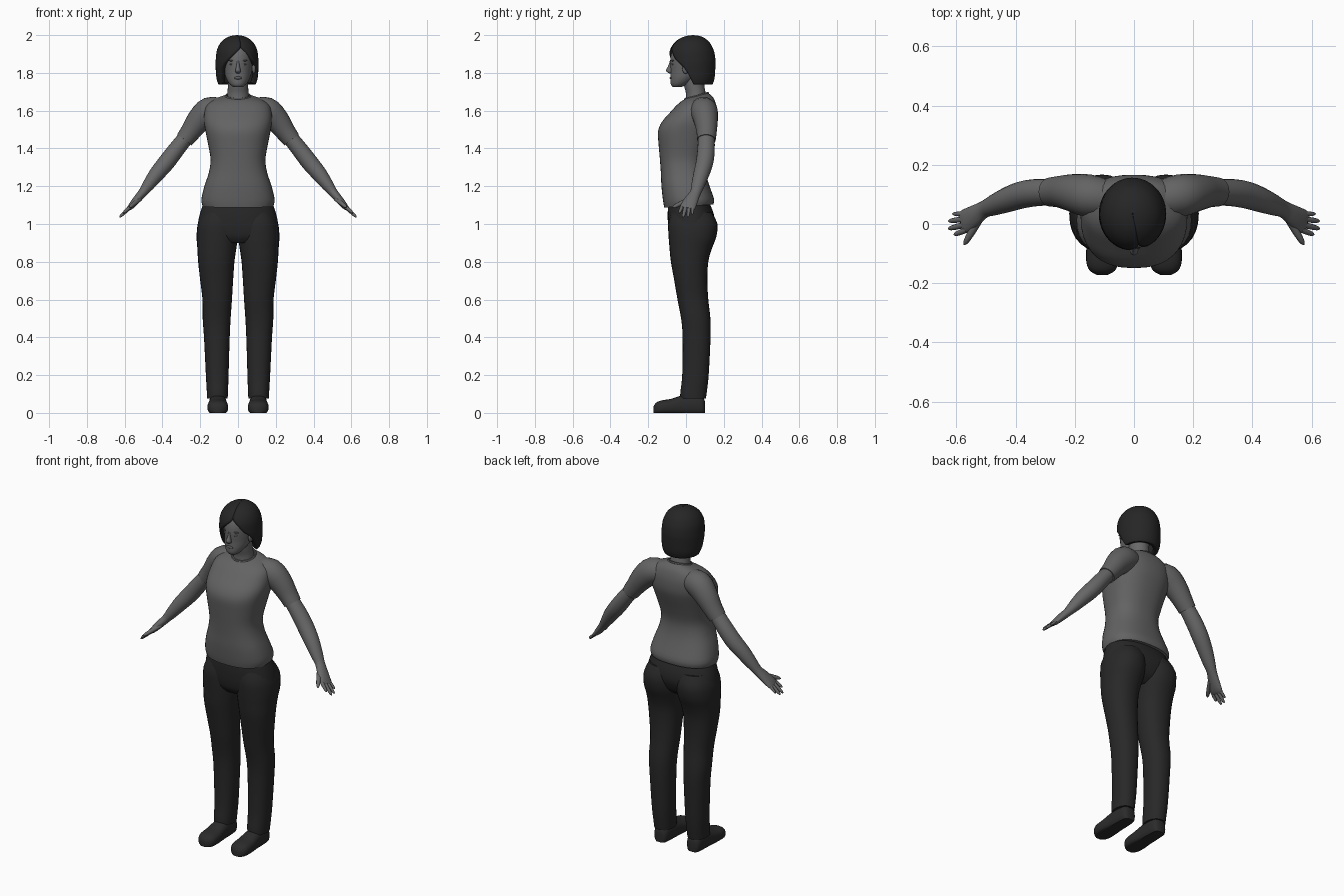
import bpy, bmesh, math
from mathutils import Vector


def material(name, r, g, b):
    m = bpy.data.materials.new(name)
    m.diffuse_color = (r, g, b, 1)
    return m


SKIN = material("skin", .14, .14, .14)
LIP = material("lip", .10, .10, .10)
EYE = material("eye", .18, .18, .18)
SHIRT = material("shirt_grey", .125, .125, .125)
PANTS = material("trouser_dark", .021, .021, .021)
HAIR = material("hair_dark", .019, .019, .019)
SHOE = material("shoe_dark", .024, .024, .024)


def smooth_keys(keys, steps):
    """Catmull-Rom interpolation between key sections."""
    out = []
    for i in range(len(keys) - 1):
        p0, p1 = keys[max(i - 1, 0)], keys[i]
        p2, p3 = keys[i + 1], keys[min(i + 2, len(keys) - 1)]
        for s in range(steps):
            t = s / steps
            out.append(tuple(
                .5 * (2 * b + (c - a) * t + (2 * a - 5 * b + 4 * c - d) * t * t
                      + (3 * b - a - 3 * c + d) * t ** 3)
                for a, b, c, d in zip(p0, p1, p2, p3)))
    return out + [keys[-1]]


def finish(name, bm, mat, mirror=False):
    me = bpy.data.meshes.new(name)
    bm.to_mesh(me)
    bm.free()
    me.materials.append(mat)
    me.shade_smooth()
    me.set_sharp_from_angle(angle=math.radians(50))
    ob = bpy.data.objects.new(name, me)
    bpy.context.collection.objects.link(ob)
    if mirror:
        ob.modifiers.new("mirror", 'MIRROR')
    return ob


def skin_rings(name, rings, mat, mirror=False, closed=True):
    """Bridge a list of equal-length point rings into one surface."""
    bm = bmesh.new()
    vs = [[bm.verts.new(p) for p in r] for r in rings]
    n = len(vs[0])
    for lo, hi in zip(vs, vs[1:]):
        for c in range(n if closed else n - 1):
            d = (c + 1) % n
            bm.faces.new((lo[c], lo[d], hi[d], hi[c]))
    if closed:
        bm.faces.new(vs[0][::-1])
        bm.faces.new(vs[-1])
        bmesh.ops.recalc_face_normals(bm, faces=bm.faces[:])
    return finish(name, bm, mat, mirror)


def power_circle(n, p):
    def f(v):
        return math.copysign(abs(v) ** (2 / p), v)
    return [(f(math.sin(2 * math.pi * i / n)), f(math.cos(2 * math.pi * i / n)))
            for i in range(n)]


def stack(name, mat, keys, p=2.0, n=32, steps=3, mirror=False):
    """Horizontal sections: z, centre x, half width, front y, back y, tilt."""
    rings = []
    for z, cx, a, f, b, tilt in smooth_keys(keys, steps):
        cy, h = (f + b) / 2, (b - f) / 2
        rings.append([(cx + a * s, cy - h * c, z - tilt * h * c)
                      for s, c in power_circle(n, p)])
    return skin_rings(name, rings, mat, mirror)


def tube(name, mat, keys, n=16, steps=3):
    """Mirrored limb: x, y, z, thickness radius, width radius."""
    ks = smooth_keys(keys, steps)
    rings = []
    for i, k in enumerate(ks):
        c = Vector(k[:3])
        d = (Vector(ks[min(i + 1, len(ks) - 1)][:3]) - Vector(ks[max(i - 1, 0)][:3])).normalized()
        u = d.cross(Vector((0, 1, 0))).normalized()
        v = u.cross(d)
        rings.append([c + u * k[3] * s + v * k[4] * co for s, co in power_circle(n, 2)])
    return skin_rings(name, rings, mat, True)


def ellipsoid(name, mat, loc, size, mirror=False):
    bm = bmesh.new()
    bmesh.ops.create_uvsphere(bm, u_segments=16, v_segments=10, radius=1)
    for v in bm.verts:
        v.co = Vector([l + c * s for l, c, s in zip(loc, v.co, size)])
    return finish(name, bm, mat, mirror)


# Shirt: body, sleeves and neck band
stack("shirt_body", SHIRT, [
    (1.095, 0, .187, -.115, .145, .06), (1.13, 0, .194, -.122, .148, .03),
    (1.20, 0, .178, -.130, .125, 0), (1.27, 0, .155, -.133, .105, 0),
    (1.34, 0, .145, -.138, .102, 0), (1.42, 0, .158, -.145, .125, 0),
    (1.49, 0, .172, -.148, .150, 0), (1.54, 0, .180, -.128, .164, 0),
    (1.59, 0, .178, -.085, .166, 0), (1.63, 0, .165, -.048, .160, 0),
    (1.66, 0, .125, -.022, .145, .1), (1.677, 0, .068, -.006, .118, .25)],
    p=2.4, n=40)
tube("sleeve", SHIRT, [
    (.08, .085, 1.605, .06, .06), (.15, .095, 1.598, .074, .072),
    (.205, .105, 1.55, .066, .064), (.25, .109, 1.49, .054, .054),
    (.284, .108, 1.445, .048, .049)], n=24)
bm = bmesh.new()
N, M = 32, 6
grid = [[bm.verts.new(((.064 + .006 * math.cos(j * math.tau / M)) * math.sin(i * math.tau / N),
                       .056 - (.06 + .006 * math.cos(j * math.tau / M)) * math.cos(i * math.tau / N),
                       1.677 - .016 * math.cos(i * math.tau / N) + .007 * math.sin(j * math.tau / M)))
         for j in range(M)] for i in range(N)]
for i in range(N):
    for j in range(M):
        k, l = (i + 1) % N, (j + 1) % M
        bm.faces.new((grid[i][j], grid[k][j], grid[k][l], grid[i][l]))
finish("neck_band", bm, SHIRT)

# Trousers: hips and legs
stack("trouser_hips", PANTS, [
    (.90, 0, .12, -.06, .08, 0), (.93, 0, .19, -.082, .12, 0),
    (.97, 0, .213, -.092, .142, 0), (1.01, 0, .211, -.096, .152, 0),
    (1.06, 0, .20, -.097, .145, 0), (1.12, 0, .18, -.092, .12, 0)], p=2.3, n=40)
stack("trouser_leg", PANTS, [
    (1.06, .098, .090, -.080, .138, 0), (1.00, .107, .106, -.094, .166, 0),
    (.93, .110, .109, -.092, .160, 0), (.87, .112, .103, -.087, .137, 0),
    (.80, .115, .096, -.080, .118, 0), (.70, .113, .087, -.062, .113, 0),
    (.60, .110, .078, -.045, .118, 0), (.50, .113, .074, -.026, .129, 0),
    (.40, .112, .068, -.018, .130, 0), (.20, .110, .060, -.020, .120, 0),
    (.11, .109, .056, -.030, .110, 0), (.075, .109, .054, -.030, .105, 0)],
    p=2.2, n=28, mirror=True)

# Shoes: sections along y with a flat sole
shoe = smooth_keys([
    (.100, .022, .060), (.085, .040, .090), (.03, .046, .100), (-.03, .049, .090),
    (-.08, .054, .074), (-.13, .054, .066), (-.158, .042, .054), (-.172, .018, .034)], 3)
skin_rings("shoe", [[(.107 + a * s, y, max(0, top * .42 + top * .58 * c))
                     for s, c in power_circle(24, 2.5)] for y, a, top in shoe], SHOE, True)

# Arms with flattened palms
tube("arm", SKIN, [
    (.26, .108, 1.478, .040, .043), (.33, .106, 1.39, .044, .046),
    (.38, .098, 1.325, .045, .046), (.43, .081, 1.265, .041, .042),
    (.475, .063, 1.205, .032, .035), (.505, .050, 1.165, .024, .029),
    (.535, .030, 1.13, .021, .036), (.565, .012, 1.095, .016, .041),
    (.580, .006, 1.08, .010, .038)], n=20)
# Fingers and thumb: root, tip, radius
for label, root, tip, r in (
        ("index_finger", (.566, -.020, 1.094), (.608, -.036, 1.058), .009),
        ("middle_finger", (.570, -.002, 1.090), (.627, -.016, 1.036), .0095),
        ("ring_finger", (.570, .017, 1.090), (.627, .010, 1.036), .009),
        ("little_finger", (.566, .034, 1.094), (.613, .034, 1.050), .008),
        ("thumb", (.520, .020, 1.132), (.574, -.070, 1.088), .012)):
    a, b = Vector(root), Vector(tip)
    tube(label, SKIN, [(*a.lerp(b, t), r * w, r * w) for t, w in
                       ((0, 1.1), (.45, 1.05), (.85, .8), (1, .25))], n=10)

# Neck, head and facial features
stack("neck", SKIN, [
    (1.64, 0, .062, -.002, .115, 0), (1.69, 0, .056, .000, .105, 0),
    (1.73, 0, .054, -.010, .098, 0), (1.79, 0, .055, -.02, .10, 0)], n=24)
stack("head", SKIN, [
    (1.724, 0, .022, -.068, -.03, 0), (1.738, 0, .042, -.080, .01, 0),
    (1.77, 0, .062, -.082, .06, 0), (1.81, 0, .074, -.081, .11, 0),
    (1.86, 0, .080, -.084, .13, 0), (1.91, 0, .080, -.076, .125, 0),
    (1.95, 0, .068, -.05, .105, 0), (1.975, 0, .03, -.01, .065, 0)], n=32)
stack("nose", SKIN, [
    (1.862, 0, .006, -.086, -.070, 0), (1.835, 0, .009, -.095, -.070, 0),
    (1.815, 0, .014, -.106, -.070, 0), (1.804, 0, .014, -.100, -.070, 0),
    (1.798, 0, .008, -.090, -.070, 0)], n=16)
ellipsoid("lips", LIP, (0, -.078, 1.773), (.022, .009, .008))
ellipsoid("eye", EYE, (.031, -.0695, 1.846), (.013, .007, .005), True)
ellipsoid("brow", LIP, (.033, -.070, 1.865), (.018, .008, .004), True)
ellipsoid("ear", SKIN, (.084, -.002, 1.825), (.010, .018, .030), True)

# Bob hair: z, centre y, half width, half depth, left and right edge angles
hair = smooth_keys([
    (1.738, .046, .098, .094, -62, 86), (1.77, .043, .109, .108, -56, 80),
    (1.82, .036, .113, .119, -48, 70), (1.85, .034, .114, .122, -36, 57),
    (1.87, .033, .113, .123, -26, 45), (1.91, .031, .109, .119, -3, 29),
    (1.94, .031, .099, .107, 11, 13), (1.965, .033, .083, .089, 12, 12.5),
    (1.985, .035, .058, .062, 12, 12.2), (1.996, .037, .030, .032, 12, 12),
    (2.0, .037, .001, .001, 12, 12)], 3)
rings = []
for z, cy, a, b, left, right in hair:
    ring = []
    for i in range(41):
        t = math.radians(right + (360 + left - right) * i / 40)
        ring.append((-.005 + a * math.sin(t), cy - b * math.cos(t), z))
    rings.append(ring)
ob = skin_rings("hair", rings, HAIR, closed=False)
solid = ob.modifiers.new("thickness", 'SOLIDIFY')
solid.thickness = .03
solid.offset = -1
